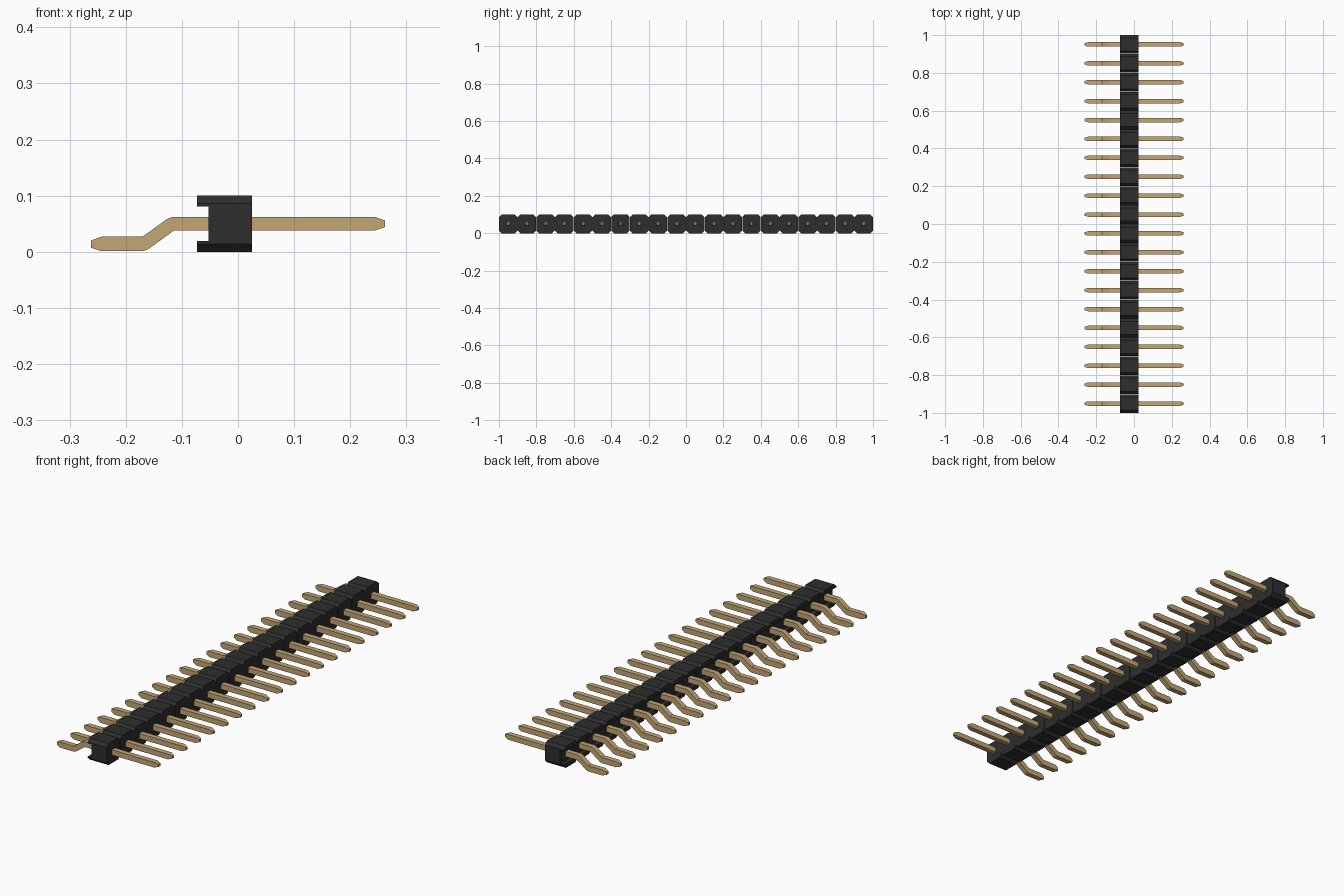
import bpy, bmesh

COUNT = 20
WIDTH = 0.0985                       # one housing block along y
PITCH = (2 - WIDTH) / (COUNT - 1)
PIN = 0.024                          # square pin thickness

cube = bpy.data.objects.get("Cube")
if cube:
    bpy.data.objects.remove(cube, do_unlink=True)


def material(name, color, roughness):
    mat = bpy.data.materials.new(name)
    mat.use_nodes = True
    mat.diffuse_color = color
    shader = mat.node_tree.nodes["Principled BSDF"]
    shader.inputs["Base Color"].default_value = color
    shader.inputs["Roughness"].default_value = roughness
    return mat


def extrude_profile(profile, width):
    """Prism of an xz outline, centred on y = 0."""
    bm = bmesh.new()
    face = bm.faces.new([bm.verts.new((x, -width / 2, z)) for x, z in profile])
    new = bmesh.ops.extrude_face_region(bm, geom=[face])["geom"]
    verts = [g for g in new if isinstance(g, bmesh.types.BMVert)]
    bmesh.ops.translate(bm, vec=(0, width, 0), verts=verts)
    bmesh.ops.recalc_face_normals(bm, faces=bm.faces)
    return bm


def make_row(bm, name, mat):
    """Turn the bmesh into an object repeated along y."""
    mesh = bpy.data.meshes.new(name)
    bm.to_mesh(mesh)
    bm.free()
    mesh.materials.append(mat)
    obj = bpy.data.objects.new(name, mesh)
    obj.location.y = -PITCH * (COUNT - 1) / 2
    bpy.context.collection.objects.link(obj)
    row = obj.modifiers.new("Row", 'ARRAY')
    row.count = COUNT
    row.use_relative_offset = False
    row.use_constant_offset = True
    row.constant_offset_displace = (0, PITCH, 0)
    return obj


black = material("black plastic", (0.027, 0.027, 0.027, 1), 0.6)
gold = material("gold metal", (0.55, 0.39, 0.18, 1), 0.4)

# Housing blocks: channel on the -x side, long outer corners chamfered
housing = extrude_profile([
    (0.025, 0), (0.025, 0.1), (-0.073, 0.1), (-0.073, 0.081),
    (-0.053, 0.081), (-0.053, 0.019), (-0.073, 0.019), (-0.073, 0)], WIDTH)
corners = [e for e in housing.edges
           if abs(e.verts[0].co.x - e.verts[1].co.x) > 0.09]
bmesh.ops.bevel(housing, geom=corners, offset=0.014, segments=1,
                affect='EDGES', profile=0.5)
make_row(housing, "housing_blocks", black)

# Pins: straight on +x, stepped down to the base on -x, tapered at both ends
pins = extrude_profile([
    (0.262, 0.044), (0.262, 0.056), (0.244, 0.062), (-0.117, 0.062),
    (-0.127, 0.058), (-0.170, 0.027), (-0.243, 0.027), (-0.262, 0.020),
    (-0.262, 0.007), (-0.243, 0.001), (-0.171, 0.001), (-0.161, 0.004),
    (-0.114, 0.038), (0.244, 0.038)], PIN)
for v in pins.verts:
    if abs(v.co.x) > 0.25:
        v.co.y *= 0.5
make_row(pins, "pins", gold)
